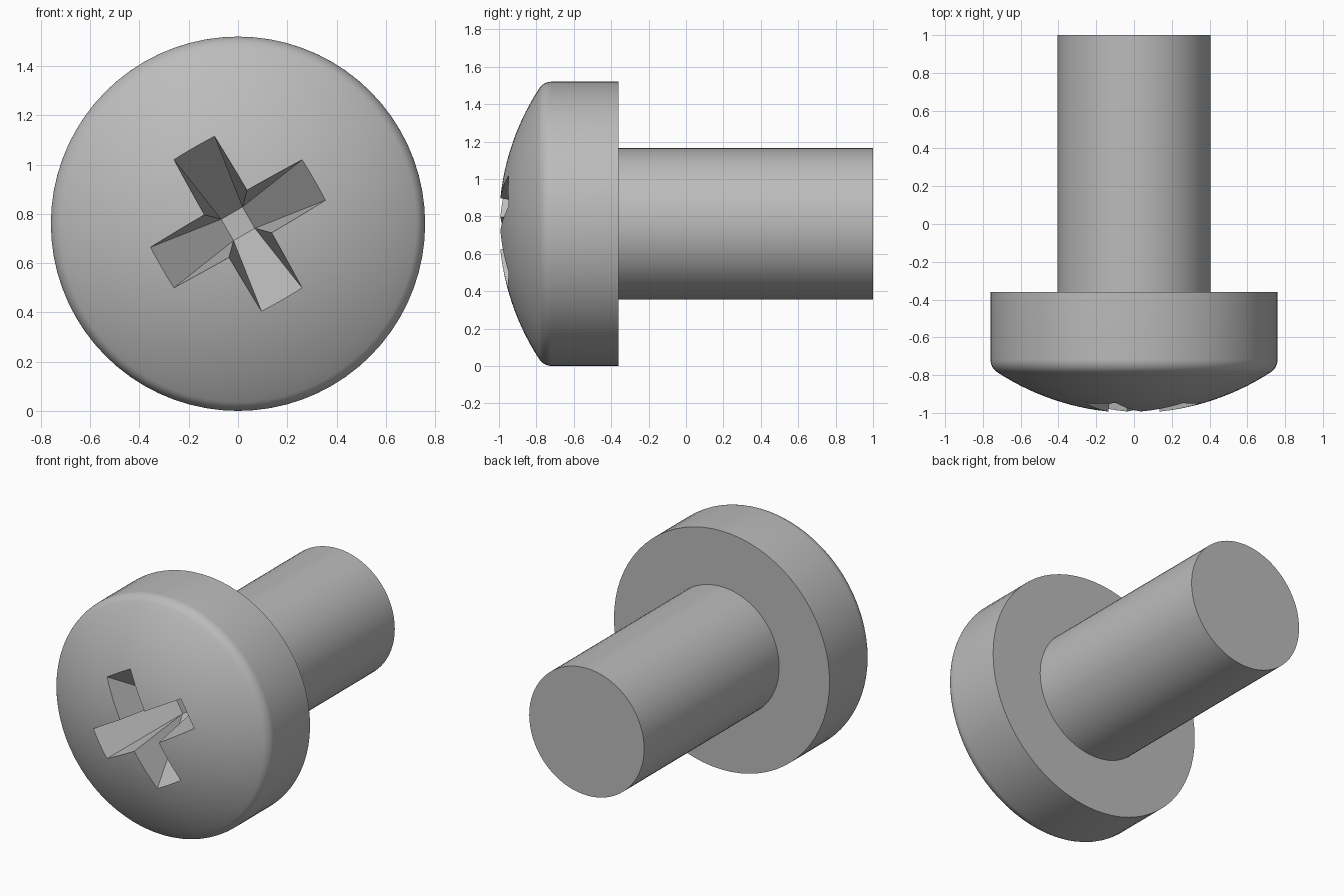
import bpy
import bmesh
from math import sin, cos, pi, radians, sqrt, atan2
from mathutils import Matrix, Vector

default = bpy.data.objects.get("Cube")
if default:
    bpy.data.objects.remove(default, do_unlink=True)

SEGMENTS = 72
HEAD_R, SHAFT_R = 0.76, 0.405
AXIS_Z = HEAD_R
FRONT, HEAD_BACK, TIP = -1.0, -0.36, 1.0
DOME_R, FILLET = 1.325, 0.08

steel = bpy.data.materials.new("grey_steel")
steel.use_nodes = True
colour = (0.5, 0.5, 0.5, 1)
steel.diffuse_color = colour
steel.node_tree.nodes["Principled BSDF"].inputs["Base Color"].default_value = colour


def add_object(name, bm):
    bmesh.ops.recalc_face_normals(bm, faces=bm.faces)
    mesh = bpy.data.meshes.new(name)
    bm.to_mesh(mesh)
    bm.free()
    mesh.materials.append(steel)
    obj = bpy.data.objects.new(name, mesh)
    bpy.context.collection.objects.link(obj)
    return obj


def lathe(name, profile):
    """Revolve (radius, y) points about the lengthwise axis and cap the ends."""
    bm = bmesh.new()
    rings = []
    for r, y in profile:
        angles = [2 * pi * i / SEGMENTS for i in range(SEGMENTS)]
        rings.append([bm.verts.new((r * cos(a), y, AXIS_Z + r * sin(a))) for a in angles])
    for a, b in zip(rings, rings[1:]):
        for i in range(SEGMENTS):
            j = (i + 1) % SEGMENTS
            bm.faces.new((a[i], a[j], b[j], b[i]))
    bm.faces.new(rings[0])
    bm.faces.new(rings[-1])
    return add_object(name, bm)


def select_only(obj):
    bpy.ops.object.select_all(action="DESELECT")
    obj.select_set(True)
    bpy.context.view_layer.objects.active = obj


# Head profile: shallow dome, tangent rounded rim, straight side
dome_y = FRONT + DOME_R
fillet_r = HEAD_R - FILLET
fillet_y = dome_y - sqrt((DOME_R - FILLET) ** 2 - fillet_r ** 2)
meet = atan2(fillet_r, dome_y - fillet_y)
profile = []
for i in range(1, 17):
    a = meet * i / 16
    profile.append((DOME_R * sin(a), dome_y - DOME_R * cos(a)))
for i in range(1, 9):
    a = meet + (pi / 2 - meet) * i / 8
    profile.append((fillet_r + FILLET * sin(a), fillet_y - FILLET * cos(a)))
profile.append((HEAD_R, HEAD_BACK))
# Small first ring closes the crown; the recess removes it
head = lathe("screw_head", profile)

# Shaft, sunk slightly into the head
shaft = lathe("screw_shaft", [(SHAFT_R, HEAD_BACK - 0.04), (SHAFT_R, TIP)])

# Tapered cross recess: small square floor flaring to a wide cross
FLOOR_Y, MOUTH_Y, FLOOR_W = -0.53, -1.05, 0.05
ARM_L, ARM_W = 0.43, 0.106
bm = bmesh.new()
floor, mouth = [], []
for k in range(4):
    turn = Matrix.Rotation(radians(30 + 90 * k), 2)

    def point(u, v, y):
        p = turn @ Vector((u, v))
        return bm.verts.new((p.x, y, AXIS_Z + p.y))

    floor.append(point(FLOOR_W, FLOOR_W, FLOOR_Y))
    mouth.append([point(ARM_L, -ARM_W, MOUTH_Y), point(ARM_L, ARM_W, MOUTH_Y),
                  point(ARM_W, ARM_W, MOUTH_Y)])
for k in range(4):
    low, high, inner = mouth[k]
    before = mouth[k - 1][2]
    bm.faces.new((low, high, floor[k], floor[k - 1]))
    bm.faces.new((high, inner, floor[k]))
    bm.faces.new((before, low, floor[k - 1]))
bm.faces.new(floor)
bm.faces.new([v for arm in mouth for v in arm])
cutter = add_object("recess_cutter", bm)
cutter.hide_render = True

cut = head.modifiers.new("cross_recess", "BOOLEAN")
cut.operation = "DIFFERENCE"
cut.solver = "EXACT"
cut.object = cutter
select_only(head)
bpy.ops.object.modifier_apply(modifier=cut.name)
bpy.data.objects.remove(cutter, do_unlink=True)

# Smooth round surfaces, crisp edges
for obj in (head, shaft):
    select_only(obj)
    bpy.ops.object.shade_smooth_by_angle(angle=radians(25))
